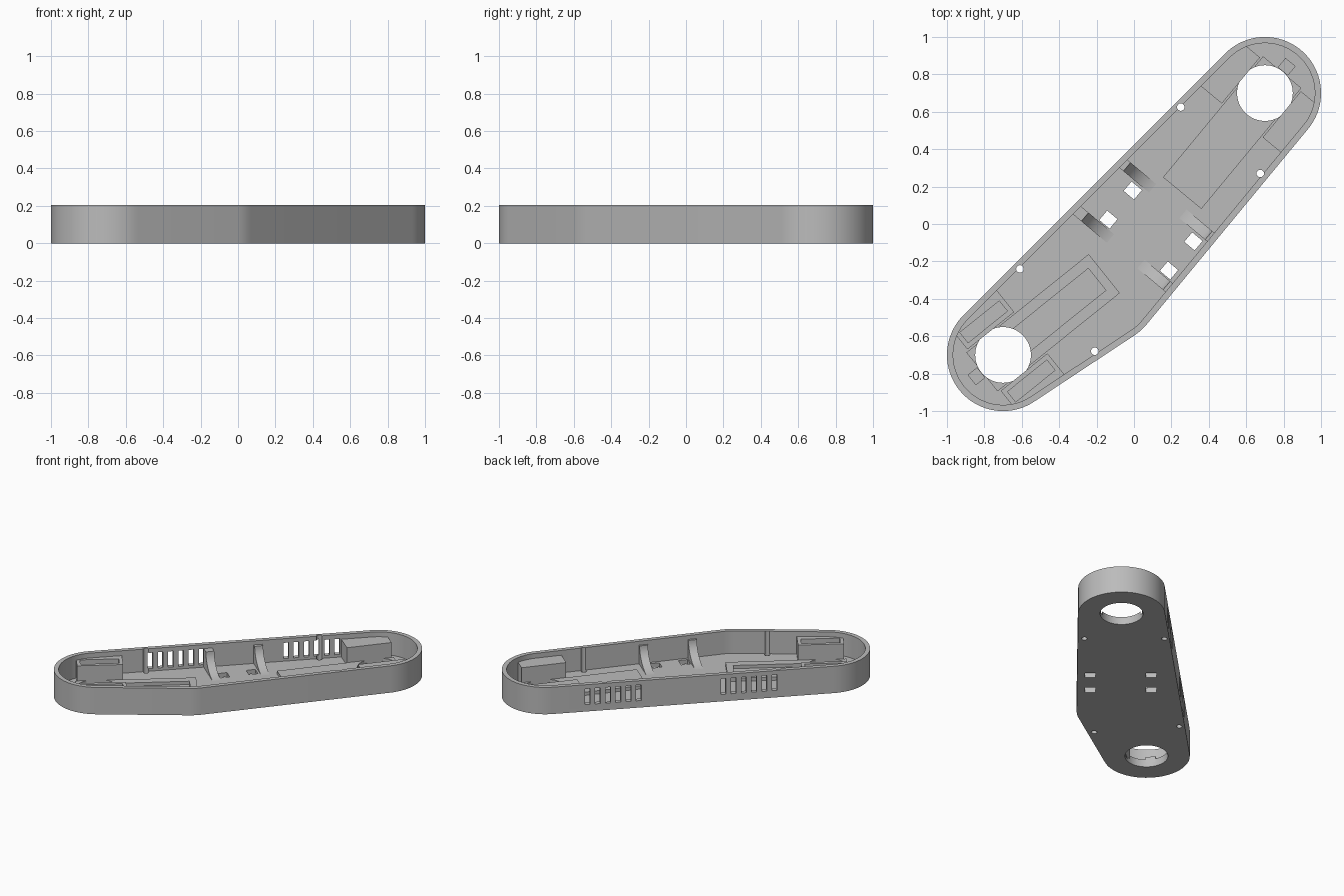
import bpy
import bmesh
from math import radians, cos, sin, pi
from mathutils import Matrix, Vector

if "Cube" in bpy.data.objects:
    bpy.data.objects.remove(bpy.data.objects["Cube"], do_unlink=True)

HEIGHT, FLOOR, WALL = 0.205, 0.033, 0.033
ENDS = [((0.7, 0.7), 230.4), ((-0.7, -0.7), 38.8)]   # centre, inward angle
ELBOW = (-0.163, -0.345)

grey = bpy.data.materials.new("plain grey")
grey.use_nodes = True
grey.diffuse_color = (0.5, 0.5, 0.5, 1)
grey.node_tree.nodes["Principled BSDF"].inputs["Base Color"].default_value = (0.5, 0.5, 0.5, 1)


def prism(name, points, z0, z1, matrix=Matrix()):
    """Extrude a flat outline from z0 to z1."""
    bm = bmesh.new()
    face = bm.faces.new([bm.verts.new((x, y, z0)) for x, y in points])
    top = bmesh.ops.extrude_face_region(bm, geom=[face])["geom"]
    bmesh.ops.translate(bm, vec=(0, 0, z1 - z0),
                        verts=[g for g in top if isinstance(g, bmesh.types.BMVert)])
    bm.transform(matrix)
    bmesh.ops.recalc_face_normals(bm, faces=bm.faces)
    mesh = bpy.data.meshes.new(name)
    bm.to_mesh(mesh)
    bm.free()
    mesh.materials.append(grey)
    obj = bpy.data.objects.new(name, mesh)
    bpy.context.collection.objects.link(obj)
    return obj


def box(name, x0, x1, y0, y1, z0, z1, matrix=Matrix()):
    return prism(name, [(x0, y0), (x1, y0), (x1, y1), (x0, y1)], z0, z1, matrix)


def arc(centre, r, start, end, steps):
    return [(centre[0] + r * cos(radians(start + (end - start) * i / steps)),
             centre[1] + r * sin(radians(start + (end - start) * i / steps)))
            for i in range(steps + 1)]


def outline(r):
    """Rounded bent-bar outline: a hull around three circles."""
    return (arc(ENDS[0][0], r, -39.55, 135, 40) + arc(ENDS[1][0], r, 135, 303.5, 40)
            + arc(ELBOW, r, 303.5, 320.45, 6))


def disc(name, centre, r, steps):
    return prism(name, arc(centre, r, 0, 360, steps)[:-1], -0.1, 0.4)


def combine(obj, cutters, operation="DIFFERENCE"):
    """Apply cutters to an object, then discard them."""
    for cutter in cutters:
        cutter.hide_render = True
        mod = obj.modifiers.new("cut", "BOOLEAN")
        mod.object, mod.operation, mod.solver = cutter, operation, "EXACT"
        bpy.context.view_layer.objects.active = obj
        bpy.ops.object.modifier_apply(modifier=mod.name)
        bpy.data.objects.remove(cutter, do_unlink=True)


def frame(centre, angle):
    return Matrix.Translation((*centre, 0)) @ Matrix.Rotation(radians(angle), 4, "Z")


parts = []

# Tray with floor and rim wall
tray = prism("tray", outline(0.3), 0, HEIGHT)
combine(tray, [prism("cavity", outline(0.3 - WALL), FLOOR, 0.4)])
parts.append(tray)

# Big end holes and screw holes that groove the wall
cuts = [disc("end_hole", c, 0.149, 64) for c, _ in ENDS]
cuts += [disc("screw_hole", c, 0.02, 20)
         for c in [(0.25, 0.625), (0.675, 0.27), (-0.61, -0.24), (-0.21, -0.68)]]

# Square floor holes beside the ribs
middle = frame((0, 0), 50)
for along in (0.133, -0.07):
    for across in (0.12, -0.303):
        cuts.append(box("floor_hole", along - 0.033, along + 0.033,
                        across - 0.036, across + 0.036, -0.1, 0.1, middle))

# Two rows of vent slots in the long straight wall
diagonal = frame((0, 0), 45)
for row in (-0.39, 0.565):
    for i in range(6):
        s = row + (i - 2.5) * 0.072
        cuts.append(box("vent", s - 0.018, s + 0.018, 0.25, 0.35, 0.053, 0.173, diagonal))
combine(tray, cuts)

# Curved ribs: flat top at the wall, sweeping down to the floor
def rib(name, along, wall, start, length):
    sign = 1 if wall > start else -1
    sweep = [(start - sign * length * (1 - cos(a)), 0.175 - 0.143 * sin(a))
             for a in [i * pi / 24 for i in range(13)]]
    profile = [(wall, 0.02), (wall, 0.175)] + sweep
    profile.append((profile[-1][0], 0.02))
    # Stand the profile up: its x runs across the tray, its y becomes height
    stand = Matrix(((0, 0, 1, 0), (1, 0, 0, 0), (0, 1, 0, 0), (0, 0, 0, 1)))
    return prism(name, profile, along - 0.03, along + 0.03, middle @ stand)


for along, left_wall in ((0.21, 0.265), (-0.14, 0.295)):
    parts.append(rib("left_rib", along, left_wall, 0.225, 0.2))
    parts.append(rib("right_rib", along, -0.37, -0.345, 0.2))

# Fittings around each end hole
for centre, angle in ENDS:
    local = frame(centre, angle)

    # Raised floor frame
    border = box("floor_frame", -0.145, 0.694, -0.133, 0.133, 0.03, FLOOR + 0.025, local)
    combine(border, [box("slot", -0.1, 0.645, -0.075, 0.075, 0, 0.2, local),
                     disc("end_hole", centre, 0.149, 64)])
    parts.append(border)

    # Small stop behind the hole
    parts.append(box("end_stop", -0.215, -0.15, -0.035, 0.035, 0.02, 0.08, local))

    # Open-topped pockets against the side walls
    for side in (-1, 1):
        pocket = box("side_pocket", -0.13, 0.19, side * 0.142, side * 0.33, 0.02, 0.168, local)
        combine(pocket, [prism("limit", outline(0.28), -0.1, 0.4)], "INTERSECT")
        combine(pocket, [box("well", -0.105, 0.165, side * 0.168, side * 0.238,
                             FLOOR, 0.4, local)])
        parts.append(pocket)

# Smooth the round walls, keep the edges sharp
bpy.ops.object.select_all(action="DESELECT")
for obj in parts:
    obj.select_set(True)
bpy.context.view_layer.objects.active = tray
bpy.ops.object.shade_smooth_by_angle(angle=radians(30))
